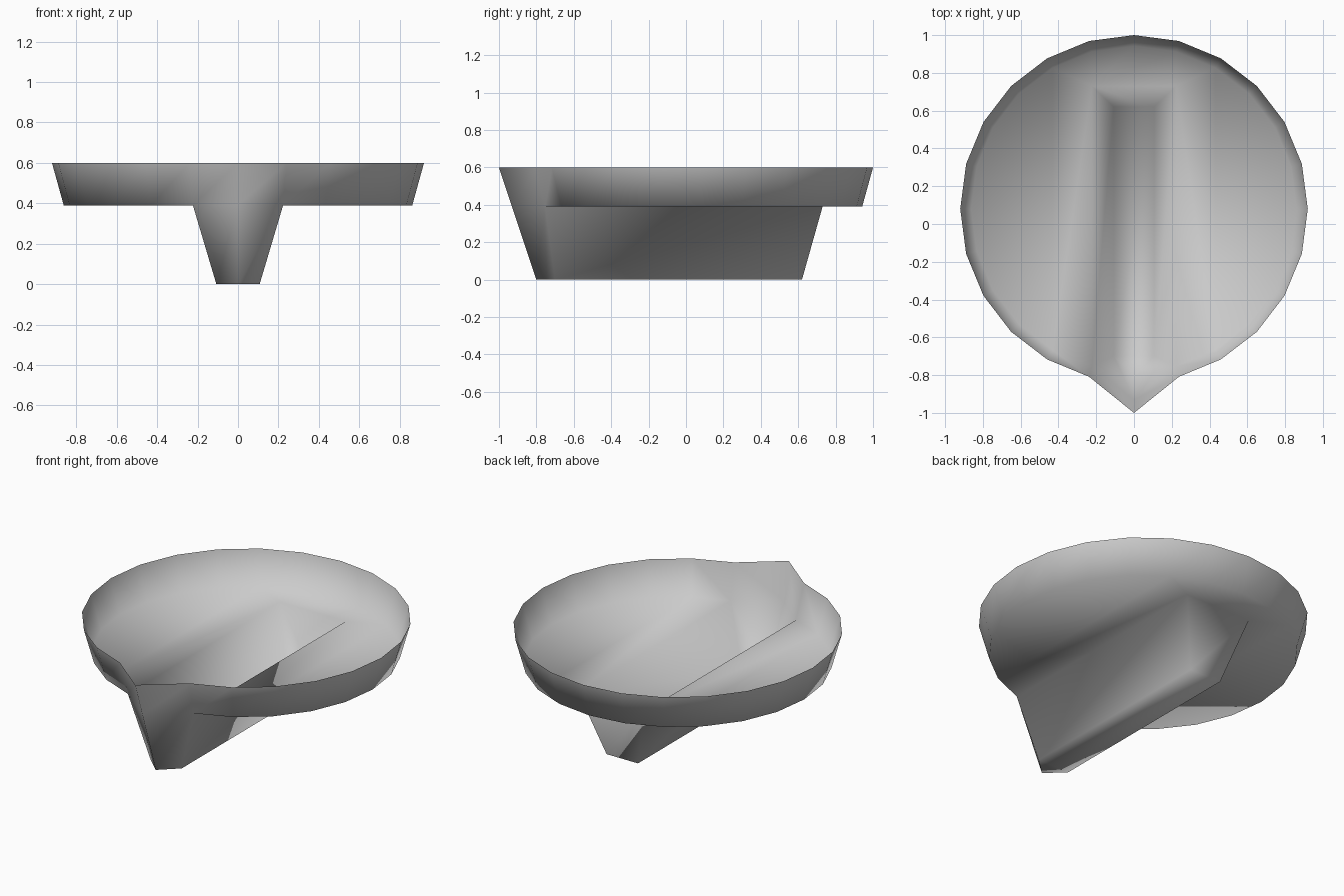
import bpy, bmesh, math

if "Cube" in bpy.data.objects:
    bpy.data.objects.remove(bpy.data.objects["Cube"])

SIDES = 24
CENTRE_Y = 0.08

grey = bpy.data.materials.new("grey")
grey.diffuse_color = (0.6, 0.6, 0.6, 1)
grey.use_nodes = True
grey.node_tree.nodes["Principled BSDF"].inputs["Base Color"].default_value = grey.diffuse_color

bm = bmesh.new()


def ring(radius, z, tip_y):
    """Ring of vertices starting at the front, whose first vertex is pulled out to a tip."""
    verts = []
    for i in range(SIDES):
        a = -math.pi / 2 + 2 * math.pi * i / SIDES
        y = tip_y if i == 0 else CENTRE_Y + radius * math.sin(a)
        verts.append(bm.verts.new((radius * math.cos(a) if i else 0, y, z)))
    return verts


# Flared wall with a pointed spout
rim = ring(0.92, 0.6, -1.0)
base = ring(0.862, 0.39, -0.93)
for i in range(SIDES):
    j = (i + 1) % SIDES
    bm.faces.new((base[i], base[j], rim[j], rim[i]))

# Trough opening corners at the back, and the narrower trough bottom
back_r, back_l = [bm.verts.new((s * base[1].co.x, 0.73, 0.39)) for s in (1, -1)]
bottom = [bm.verts.new(p) for p in (
    (0, -0.80, 0), (0.107, -0.70, 0), (0.107, 0.62, 0),
    (-0.107, 0.62, 0), (-0.107, -0.70, 0))]
bm.faces.new(bottom)

# Trough walls, running from the spout to the back
opening = [base[0], base[1], back_r, back_l, base[-1]]
for i in range(5):
    j = (i + 1) % 5
    bm.faces.new((bottom[i], bottom[j], opening[j], opening[i]))

# Floor on both sides of the trough and behind it
half = SIDES // 2
bm.faces.new(base[1:half] + [back_r])
bm.faces.new(base[half + 1:] + [back_l])
bm.faces.new([back_r] + base[half - 1:half + 2] + [back_l])

bmesh.ops.recalc_face_normals(bm, faces=bm.faces)
for f in bm.faces:
    f.smooth = True

mesh = bpy.data.meshes.new("spouted_dish")
bm.to_mesh(mesh)
bm.free()
mesh.materials.append(grey)
dish = bpy.data.objects.new("spouted_dish", mesh)
bpy.context.collection.objects.link(dish)
